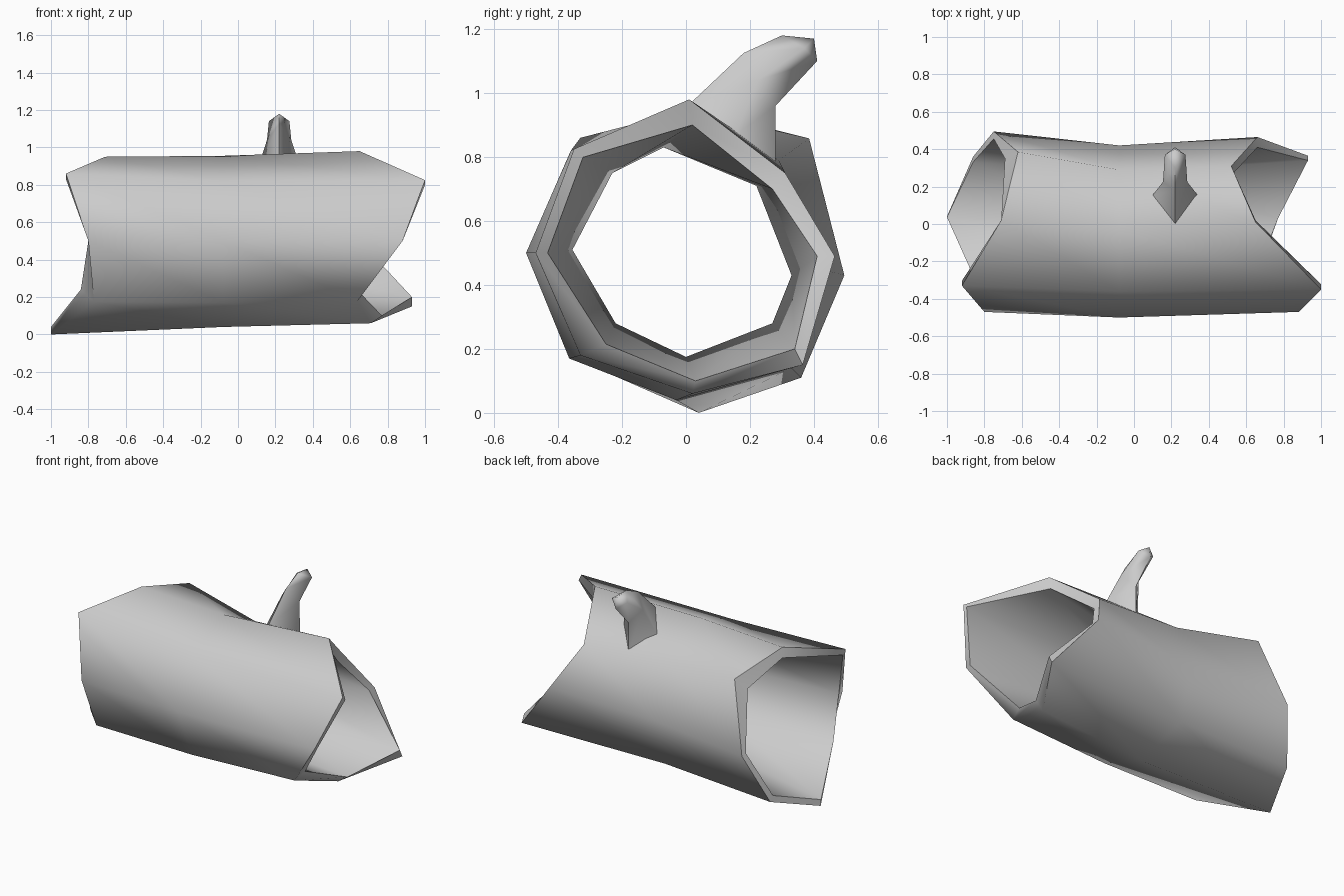
import bpy, bmesh
from math import radians

if "Cube" in bpy.data.objects:
    bpy.data.objects.remove(bpy.data.objects["Cube"])


def bridge(bm, a, b):
    n = len(a)
    for i in range(n):
        j = (i + 1) % n
        bm.faces.new((a[i], a[j], b[j], b[i]))


def finish(bm, name, angle):
    bmesh.ops.recalc_face_normals(bm, faces=bm.faces)
    me = bpy.data.meshes.new(name)
    bm.to_mesh(me)
    bm.free()
    ob = bpy.data.objects.new(name, me)
    bpy.context.collection.objects.link(ob)
    bpy.ops.object.select_all(action='DESELECT')
    ob.select_set(True)
    bpy.context.view_layer.objects.active = ob
    bpy.ops.object.shade_smooth_by_angle(angle=radians(angle))
    return ob


def inset(ring, s, moved={}):
    """Shrink a ring about the log axis, replacing a few splintered corners."""
    pts = [(x, y * s, .5 + (z - .5) * s) for x, y, z in ring]
    for i, p in moved.items():
        pts[i] = p
    return pts


# Octagonal trunk rings: back, upper back, top, upper front, front, lower front, bottom, lower back
left = [(-.75, .495, .43), (-.62, .385, .858), (-.71, .02, .95), (-.92, -.33, .86),
        (-.80, -.47, .50), (-.77, -.36, .175), (-1.0, .04, .0), (-.86, .36, .11)]
mid = [(-.08, .42, .45), (-.08, .29, .79), (-.08, -.03, .955), (-.08, -.36, .82),
       (-.08, -.50, .50), (-.08, -.365, .17), (-.08, -.03, .04), (-.08, .33, .14)]
right = [(.66, .465, .49), (.52, .31, .75), (.65, .01, .98), (1.0, -.35, .825),
         (.88, -.47, .50), (.64, -.33, .18), (.71, .02, .06), (.93, .365, .15)]

# Inner rings: thin uneven rims at the ends, thick wall in the middle
left_in = inset(left, .92, {1: (-.69, .35, .80), 2: (-.71, .02, .88), 5: (-.84, -.32, .24)})
mid_in = [(-.08, y, z) for y, z in [(.33, .43), (.22, .71), (-.07, .83), (-.23, .75),
                                    (-.355, .51), (-.22, .28), (.0, .175), (.27, .28)]]
right_in = inset(right, .92, {0: (.66, .41, .49), 1: (.53, .27, .70), 2: (.65, .02, .90),
                              5: (.66, -.25, .215), 6: (.77, .03, .10), 7: (.93, .34, .20)})

# Hollow log
bm = bmesh.new()
loops = [left, mid, right, right_in, mid_in, left_in]
rings = [[bm.verts.new(p) for p in loop] for loop in loops]
for i in range(6):
    bridge(bm, rings[i], rings[(i + 1) % 6])
finish(bm, "hollow_log", 60)

# Branch stub: four-sided sections given as (half width, front y z, side y z, back y z)
sections = [(.12, (.0, .955), (.155, .87), (.28, .76)),
            (.065, (.18, 1.125), (.225, 1.04), (.28, .96)),
            (.055, (.30, 1.18), (.37, 1.14), (.41, 1.10))]
bm = bmesh.new()
rings = []
for w, f, s, b in sections:
    pts = [(.22, *f), (.22 + w, *s), (.22, *b), (.22 - w, *s)]
    rings.append([bm.verts.new(p) for p in pts])
for a, b in zip(rings, rings[1:]):
    bridge(bm, a, b)
tip = bm.verts.new((.22, .40, 1.17))
for i in range(4):
    bm.faces.new((rings[-1][i], rings[-1][(i + 1) % 4], tip))
finish(bm, "branch_stub", 85)
